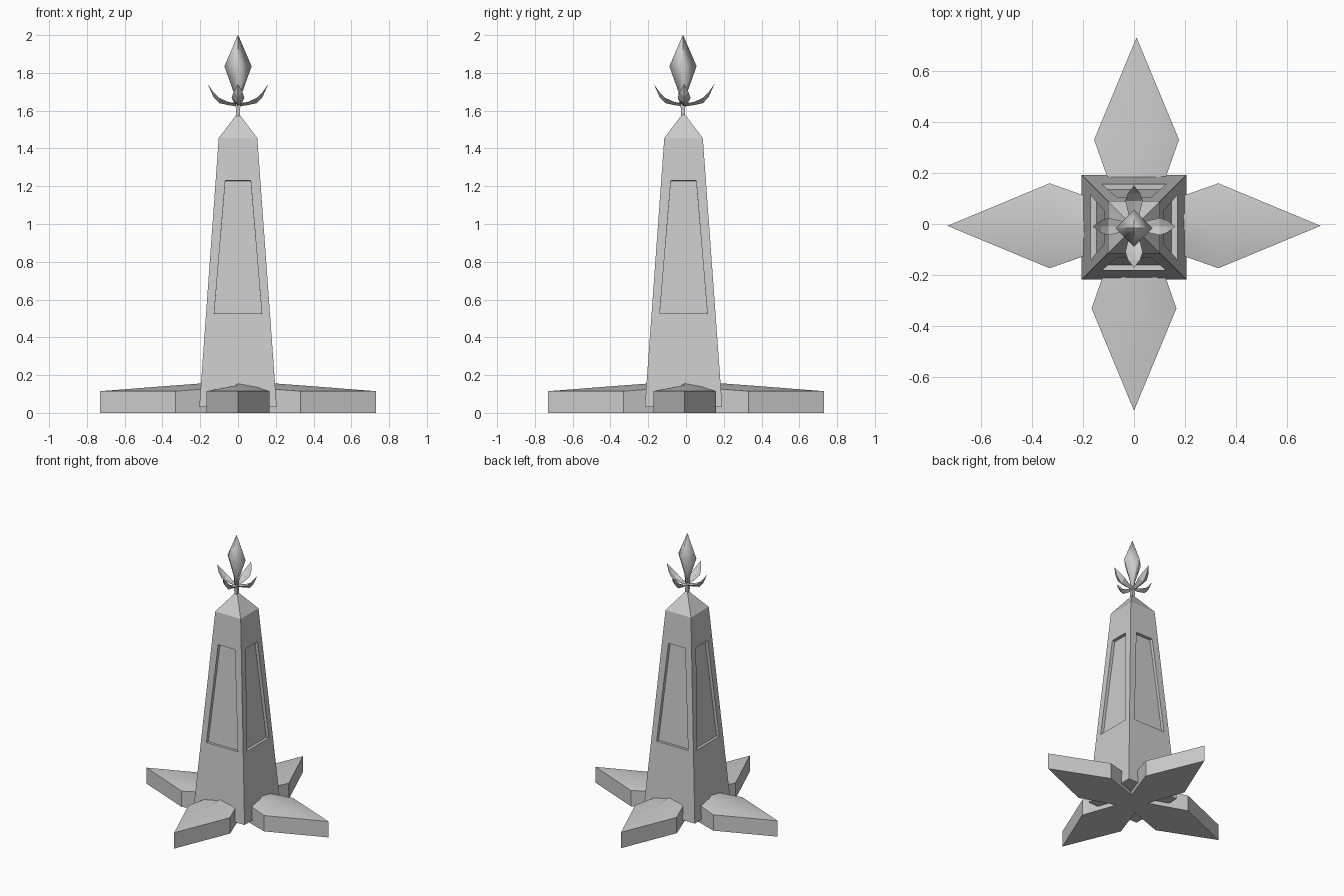
import bpy, bmesh, math
from mathutils import Vector, Matrix

if "Cube" in bpy.data.objects:
    bpy.data.objects.remove(bpy.data.objects["Cube"])

CY = -0.013  # the tower sits slightly forward of the petals


def make(name, verts, faces, smooth_angle=None):
    me = bpy.data.meshes.new(name)
    me.from_pydata([tuple(v) for v in verts], [], faces)
    bm = bmesh.new()
    bm.from_mesh(me)
    bmesh.ops.remove_doubles(bm, verts=bm.verts, dist=1e-5)
    bmesh.ops.recalc_face_normals(bm, faces=bm.faces)
    bm.to_mesh(me)
    bm.free()
    ob = bpy.data.objects.new(name, me)
    bpy.context.collection.objects.link(ob)
    if smooth_angle:
        bpy.ops.object.select_all(action='DESELECT')
        ob.select_set(True)
        bpy.context.view_layer.objects.active = ob
        bpy.ops.object.shade_smooth_by_angle(angle=math.radians(smooth_angle))
    return ob


def turn(i):
    return Matrix.Rotation(i * math.pi / 2, 4, 'Z')


# Tapered tower with a recessed panel on each side and a pyramid cap
Z0, Z1, W0, W1 = 0.03, 1.455, 0.205, 0.102


def on_side(x, z):
    return Vector((x, -(W0 + (W1 - W0) * (z - Z0) / (Z1 - Z0)), z))


inward = Vector((0, Z1 - Z0, -(W0 - W1))).normalized() * 0.022
outer = [on_side(-W0, Z0), on_side(W0, Z0), on_side(W1, Z1), on_side(-W1, Z1)]
inner = [on_side(-0.126, 0.525), on_side(0.126, 0.525),
         on_side(0.067, 1.23), on_side(-0.067, 1.23)]
floor = [p + inward for p in inner]
verts, faces = [], []
for i in range(4):
    b = len(verts)
    verts += [turn(i) @ p for p in outer + inner + floor + [Vector((0, 0, 1.59))]]
    for k in range(4):
        n = (k + 1) % 4
        faces.append((b + k, b + n, b + 4 + n, b + 4 + k))
        faces.append((b + 4 + k, b + 4 + n, b + 8 + n, b + 8 + k))
    faces += [(b + 8, b + 9, b + 10, b + 11), (b + 3, b + 2, b + 12)]
faces.append((0, 13, 26, 39))
tower = make("tower", verts, faces)
tower.location.y = CY

# Four thick base petals with a gently ridged top
outline = [(0, -0.05, 0.14), (0.33, -0.166, 0.115), (0.73, 0, 0.115),
           (0.33, 0.166, 0.115), (0, 0.05, 0.14)]
ridge = [(0, 0, 0.17), (0.33, 0, 0.146)]
petal_v = outline + [(x, y, 0) for x, y, z in outline] + ridge
petal_f = [(k, k + 1, k + 6, k + 5) for k in range(4)]
petal_f += [(5, 6, 7, 8, 9), (0, 1, 11, 10), (1, 2, 11), (2, 3, 11),
            (3, 4, 10, 11), (0, 10, 4, 9, 5)]
shifts = [(0, -0.007), (0.01, 0), (0, -0.007), (0, 0)]
for i, (sx, sy) in enumerate(shifts):
    petal = make(f"base_petal_{i + 1}", petal_v, petal_f, 35)
    petal.rotation_euler.z = i * math.pi / 2
    petal.location = (sx, sy, 0)


# Stem and bud turned from four-sided rings
def turned(name, profile, angle, smooth):
    v, f = [], []
    for r, z in profile:
        v += [(r * math.cos(angle + k * math.pi / 2),
               r * math.sin(angle + k * math.pi / 2), z) for k in range(4)]
    for j in range(len(profile) - 1):
        for k in range(4):
            n = (k + 1) % 4
            f.append((j * 4 + k, j * 4 + n, j * 4 + 4 + n, j * 4 + 4 + k))
    f += [(3, 2, 1, 0), tuple(range(len(v) - 4, len(v)))]
    ob = make(name, v, f, smooth)
    ob.location.y = CY - 0.003
    return ob


turned("stem", [(0.014, 1.56), (0.018, 1.64)], math.pi / 4, None)
turned("bud", [(0.016, 1.63), (0.024, 1.70), (0.072, 1.835), (0.001, 2.0)], 0, 100)

# Four curled leaves below the bud: distance, half width, keel, rim and spine heights
rows = [(0.0, 0.012, 1.622, 1.635, 1.642), (0.05, 0.022, 1.629, 1.645, 1.644),
        (0.10, 0.034, 1.640, 1.668, 1.658), (0.13, 0.024, 1.672, 1.698, 1.690)]
leaf_v, leaf_f = [], []
for x, w, keel, rim, spine in rows:
    leaf_v += [(x, 0, keel), (x, w, rim), (x, 0, spine), (x, -w, rim)]
for j in range(3):
    for k in range(4):
        n = (k + 1) % 4
        leaf_f.append((j * 4 + k, j * 4 + n, j * 4 + 4 + n, j * 4 + 4 + k))
leaf_v.append((0.161, 0, 1.742))
leaf_f += [(12 + k, 12 + (k + 1) % 4, 16) for k in range(4)] + [(3, 2, 1, 0)]
for i in range(4):
    leaf = make(f"leaf_{i + 1}", leaf_v, leaf_f)
    leaf.rotation_euler.z = i * math.pi / 2
    leaf.location.y = CY + 0.003
